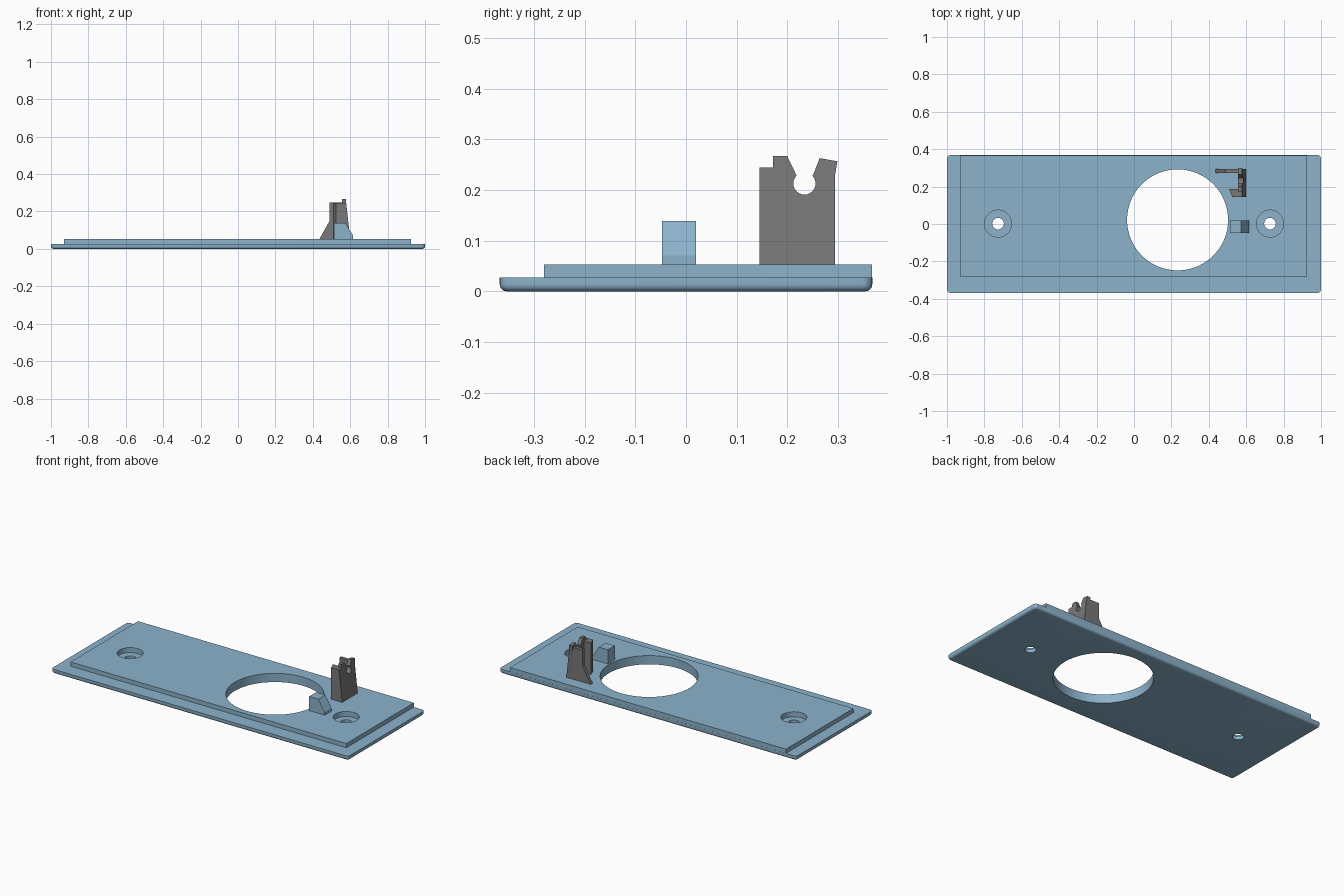
import bpy, bmesh, math
from mathutils import Vector

if "Cube" in bpy.data.objects:
    bpy.data.objects.remove(bpy.data.objects["Cube"])


def material(name, rgb):
    m = bpy.data.materials.new(name)
    m.diffuse_color = (*rgb, 1)
    m.use_nodes = True
    m.node_tree.nodes["Principled BSDF"].inputs["Base Color"].default_value = m.diffuse_color
    return m


BLUE = material("steel_blue", (0.265, 0.45, 0.60))
GREY = material("dark_grey", (0.19, 0.19, 0.19))


def prism(name, points, axis, lo, hi, mat):
    """Extrude a 2D outline along x, y or z (outline uses the other two axes in order)."""
    def place(p, d):
        c = list(p)
        c.insert("xyz".index(axis), d)
        return Vector(c)
    bm = bmesh.new()
    face = bm.faces.new([bm.verts.new(place(p, lo)) for p in points])
    ext = bmesh.ops.extrude_face_region(bm, geom=[face])
    step = place((0, 0), hi - lo)
    bmesh.ops.translate(bm, vec=step, verts=[v for v in ext["geom"] if isinstance(v, bmesh.types.BMVert)])
    bmesh.ops.recalc_face_normals(bm, faces=bm.faces)
    mesh = bpy.data.meshes.new(name)
    bm.to_mesh(mesh)
    bm.free()
    mesh.materials.append(mat)
    ob = bpy.data.objects.new(name, mesh)
    bpy.context.collection.objects.link(ob)
    return ob


def rect(x0, x1, y0, y1):
    return [(x0, y0), (x1, y0), (x1, y1), (x0, y1)]


def circle(cx, cy, r, n):
    return [(cx + r * math.cos(2 * math.pi * i / n), cy + r * math.sin(2 * math.pi * i / n)) for i in range(n)]


def boolean(ob, other, operation):
    bpy.context.view_layer.objects.active = ob
    mod = ob.modifiers.new("cut", "BOOLEAN")
    mod.operation, mod.solver, mod.object = operation, "EXACT", other
    bpy.ops.object.modifier_apply(modifier=mod.name)
    bpy.data.objects.remove(other)


def bevel_edges(ob, test, width, segments):
    bm = bmesh.new()
    bm.from_mesh(ob.data)
    edges = [e for e in bm.edges if test(*[v.co for v in e.verts])]
    bmesh.ops.bevel(bm, geom=edges, offset=width, segments=segments, profile=0.5, affect="EDGES")
    bm.to_mesh(ob.data)
    bm.free()


# Base plate: rounded corners, then a rounded lower rim
plate = prism("base_plate", rect(-1, 1, -0.368, 0.368), "z", 0, 0.027, BLUE)
bevel_edges(plate, lambda a, b: abs(a.z - b.z) > 0.02, 0.02, 6)
bevel_edges(plate, lambda a, b: a.z < 0.001 and b.z < 0.001, 0.014, 5)

# Raised step, flush with the back edge
boolean(plate, prism("step", rect(-0.93, 0.926, -0.281, 0.3675), "z", 0.018, 0.053, BLUE), "UNION")

# Large opening and the two counterbored screw holes
boolean(plate, prism("opening", circle(0.233, 0.022, 0.27, 96), "z", -0.1, 0.1, BLUE), "DIFFERENCE")
for x in (-0.727, 0.727):
    boolean(plate, prism("bore", circle(x, 0.002, 0.072, 48), "z", 0.022, 0.1, BLUE), "DIFFERENCE")
    boolean(plate, prism("hole", circle(x, 0.002, 0.031, 32), "z", -0.1, 0.1, BLUE), "DIFFERENCE")

# Stop block with a sloped outer side
prism("stop_block", [(0.512, 0.052), (0.616, 0.052), (0.616, 0.071), (0.573, 0.139), (0.512, 0.139)],
      "y", -0.047, 0.02, BLUE)

# Clip wall with a round snap-in notch between two fingers
notch = [(0.234 + 0.022 * math.cos(t), 0.213 + 0.022 * math.sin(t))
         for t in (math.radians(135 + 270 * i / 18) for i in range(19))]
wall_outline = ([(0.145, 0.052), (0.145, 0.245), (0.172, 0.245), (0.172, 0.267), (0.2, 0.267),
                 (0.215, 0.236)] + notch +
                [(0.252, 0.232), (0.264, 0.263), (0.299, 0.257), (0.294, 0.227), (0.294, 0.052)])
wall = prism("clip_wall", wall_outline, "x", 0.556, 0.578, GREY)

# Supporting fins of the clip
back_fin = prism("clip_back_fin", [(0.435, 0.052), (0.578, 0.052), (0.578, 0.247), (0.49, 0.247), (0.49, 0.15)],
                 "y", 0.274, 0.2935, GREY)
front_fin = prism("clip_front_fin", [(0.525, 0.1455), (0.578, 0.1455), (0.578, 0.172), (0.556, 0.188), (0.508, 0.188)],
                  "z", 0.052, 0.2445, GREY)

# Outer side of the clip leans outward toward its foot
for ob in (wall, back_fin, front_fin):
    for v in ob.data.vertices:
        if v.co.x > 0.57:
            v.co.x += (0.25 - v.co.z) * 0.11

# Smooth the rounded parts, keep edges sharp
for ob in (plate, wall):
    bpy.ops.object.select_all(action="DESELECT")
    ob.select_set(True)
    bpy.context.view_layer.objects.active = ob
    bpy.ops.object.shade_smooth_by_angle(angle=math.radians(30))
